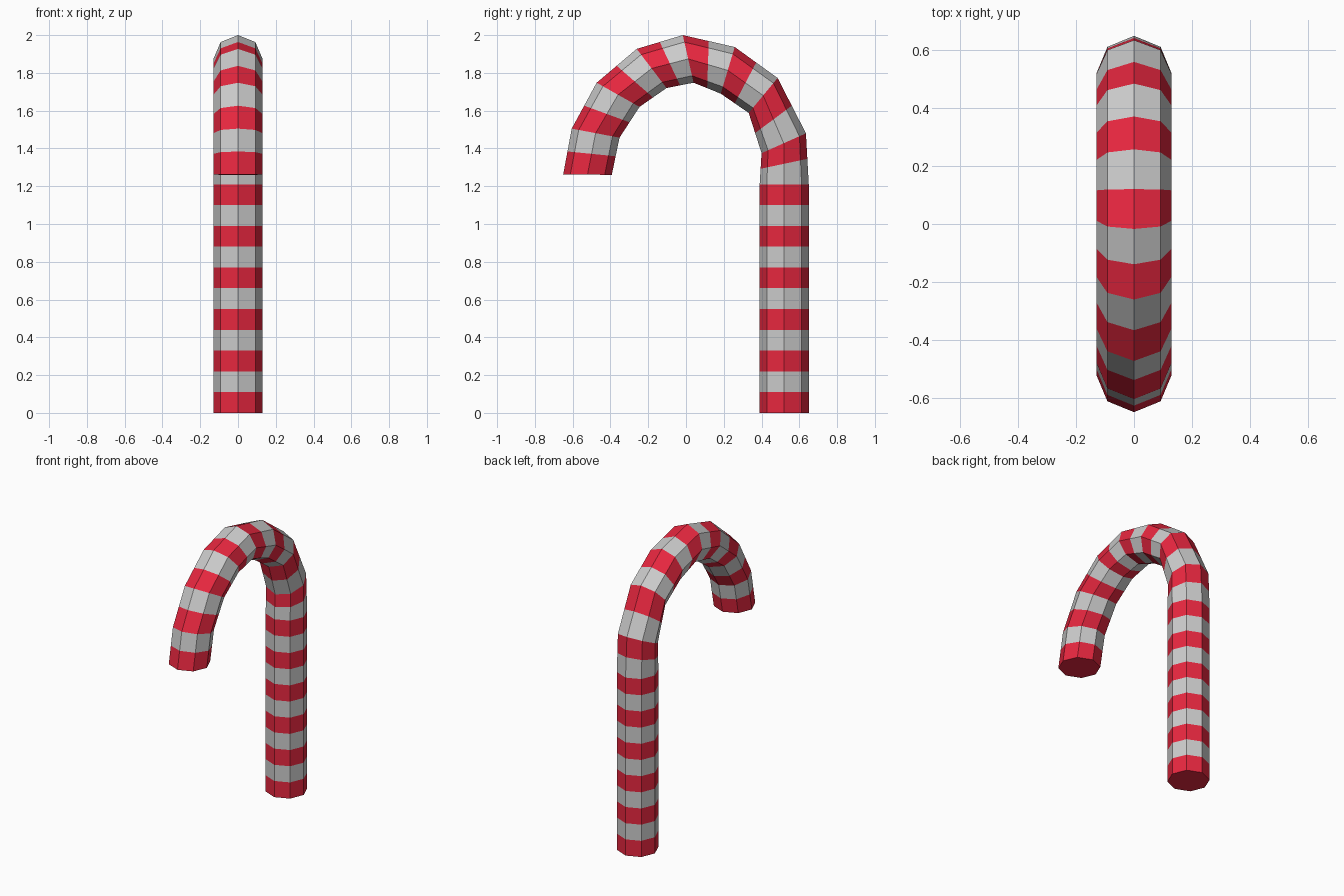
import bpy, bmesh, math
from mathutils import Vector

if "Cube" in bpy.data.objects:
    bpy.data.objects.remove(bpy.data.objects["Cube"])

RADIUS, SIDES, STRIPE = 0.13, 8, 0.11

# Stem rings: one per stripe, given as (inner y, inner z, outer y, outer z)
rings = [(0.39, i * STRIPE, 0.65, i * STRIPE) for i in range(12)]

# Bend rings around the hook; each span is split into a white and a red stripe
bend = [
    (0.40, 1.375, 0.635, 1.48),
    (0.332, 1.588, 0.485, 1.773),
    (0.184, 1.69, 0.258, 1.937),
    (0.04, 1.748, -0.017, 2.0),
    (-0.103, 1.72, -0.261, 1.927),
    (-0.246, 1.62, -0.473, 1.748),
    (-0.352, 1.457, -0.605, 1.505),
    (-0.393, 1.26, -0.65, 1.263),
]
for ring in bend:
    rings.append(tuple((a + b) / 2 for a, b in zip(rings[-1], ring)))
    rings.append(ring)


def material(name, color):
    mat = bpy.data.materials.new(name)
    mat.diffuse_color = color
    mat.use_nodes = True
    mat.node_tree.nodes["Principled BSDF"].inputs["Base Color"].default_value = mat.diffuse_color
    return mat


def add_ring(bm, ring):
    """Octagon lying in the plane through the inner and outer points."""
    inner, outer = Vector((0, *ring[:2])), Vector((0, *ring[2:]))
    centre, half = (inner + outer) / 2, (outer - inner) / 2
    verts = []
    for k in range(SIDES):
        a = math.tau * k / SIDES
        side = Vector((RADIUS * math.sin(a), 0, 0))
        verts.append(bm.verts.new(centre + half * math.cos(a) + side))
    return verts


# Striped cane: lofted rings with alternating colours and red end caps
bm = bmesh.new()
loops = [add_ring(bm, r) for r in rings]
for i, (low, high) in enumerate(zip(loops, loops[1:])):
    for k in range(SIDES):
        n = (k + 1) % SIDES
        face = bm.faces.new((low[k], low[n], high[n], high[k]))
        face.material_index = 1 if i % 2 == 0 else 0
for end in (loops[0], loops[-1]):
    bm.faces.new(end).material_index = 1
bmesh.ops.recalc_face_normals(bm, faces=bm.faces)

mesh = bpy.data.meshes.new("candy_cane")
bm.to_mesh(mesh)
bm.free()
mesh.materials.append(material("white_stripe", (0.6, 0.6, 0.6, 1)))
mesh.materials.append(material("red_stripe", (0.8, 0.02, 0.05, 1)))
bpy.context.collection.objects.link(bpy.data.objects.new("candy_cane", mesh))
